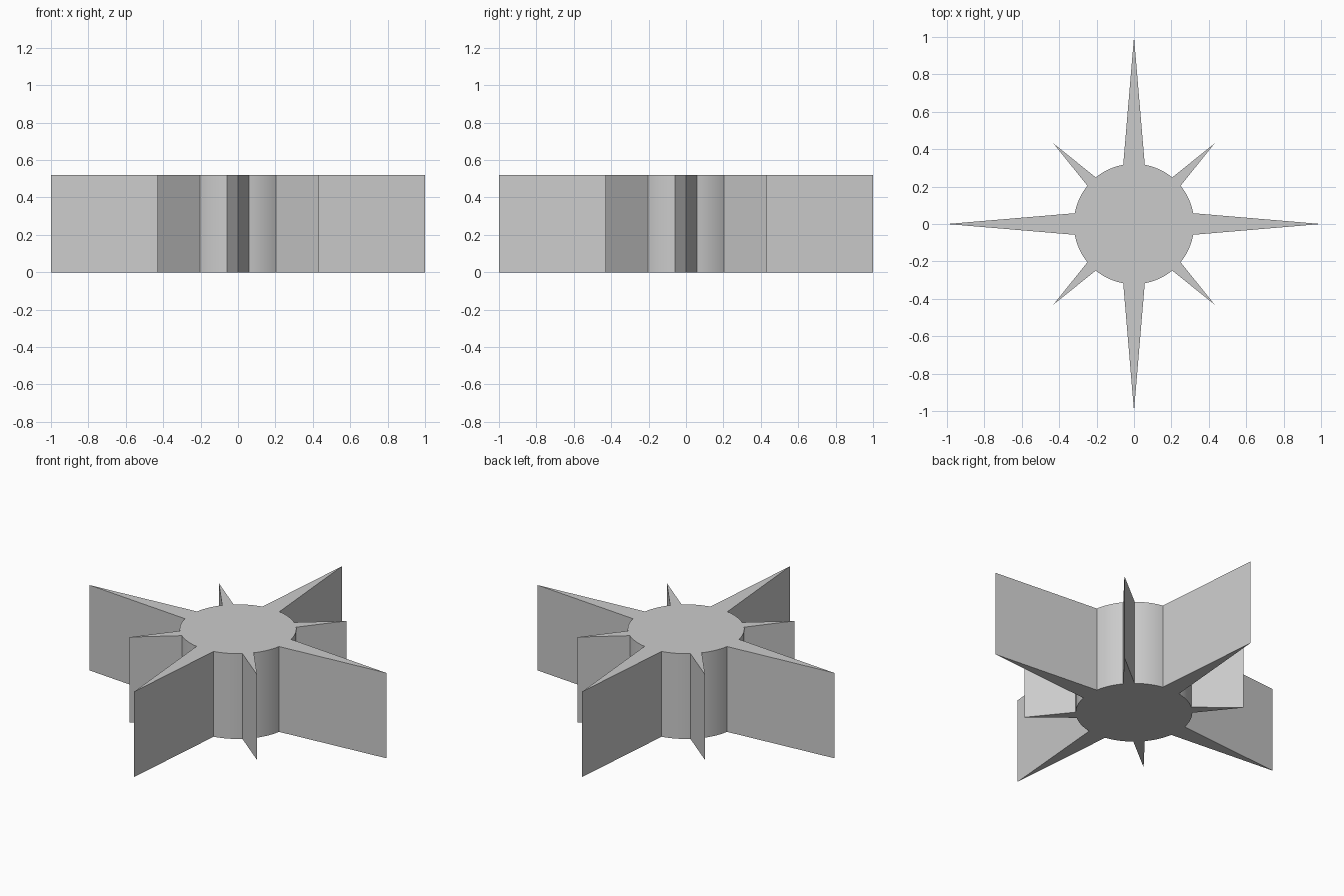
import bpy
import bmesh
from math import cos, sin, radians

cube = bpy.data.objects.get("Cube")
if cube:
    bpy.data.objects.remove(cube, do_unlink=True)

HEIGHT = 0.52
HUB_RADIUS = 0.322
LONG_TIP, LONG_HALF_ANGLE = 1.0, 10.3
SHORT_TIP, SHORT_HALF_ANGLE = 0.608, 5.65
ARC_STEPS = 8


def polar(radius, degrees):
    a = radians(degrees)
    return (radius * cos(a), radius * sin(a), 0)


# Star outline: long and short spikes alternate, joined by arcs of the hub
outline = []
for i in range(8):
    is_long = i % 2 == 0
    centre = i * 45
    tip = LONG_TIP if is_long else SHORT_TIP
    half = LONG_HALF_ANGLE if is_long else SHORT_HALF_ANGLE
    next_half = SHORT_HALF_ANGLE if is_long else LONG_HALF_ANGLE
    outline.append(polar(tip, centre))
    start, end = centre + half, centre + 45 - next_half
    for s in range(ARC_STEPS + 1):
        outline.append(polar(HUB_RADIUS, start + (end - start) * s / ARC_STEPS))

# Extrude the outline into a solid prism
bm = bmesh.new()
base = bm.faces.new([bm.verts.new(p) for p in outline])
raised = bmesh.ops.extrude_face_region(bm, geom=[base], use_keep_orig=True)
top_verts = [v for v in raised["geom"] if isinstance(v, bmesh.types.BMVert)]
bmesh.ops.translate(bm, verts=top_verts, vec=(0, 0, HEIGHT))
bmesh.ops.recalc_face_normals(bm, faces=bm.faces)
mesh = bpy.data.meshes.new("star_prism")
bm.to_mesh(mesh)
bm.free()
star = bpy.data.objects.new("star_prism", mesh)
bpy.context.collection.objects.link(star)

# Plain grey material
grey = bpy.data.materials.new("grey")
grey.use_nodes = True
colour = (0.6, 0.6, 0.6, 1)
grey.diffuse_color = colour
grey.node_tree.nodes["Principled BSDF"].inputs["Base Color"].default_value = colour
mesh.materials.append(grey)

# Smooth hub arcs, sharp spikes and rims
bpy.ops.object.select_all(action="DESELECT")
star.select_set(True)
bpy.context.view_layer.objects.active = star
bpy.ops.object.shade_smooth_by_angle(angle=radians(30))
